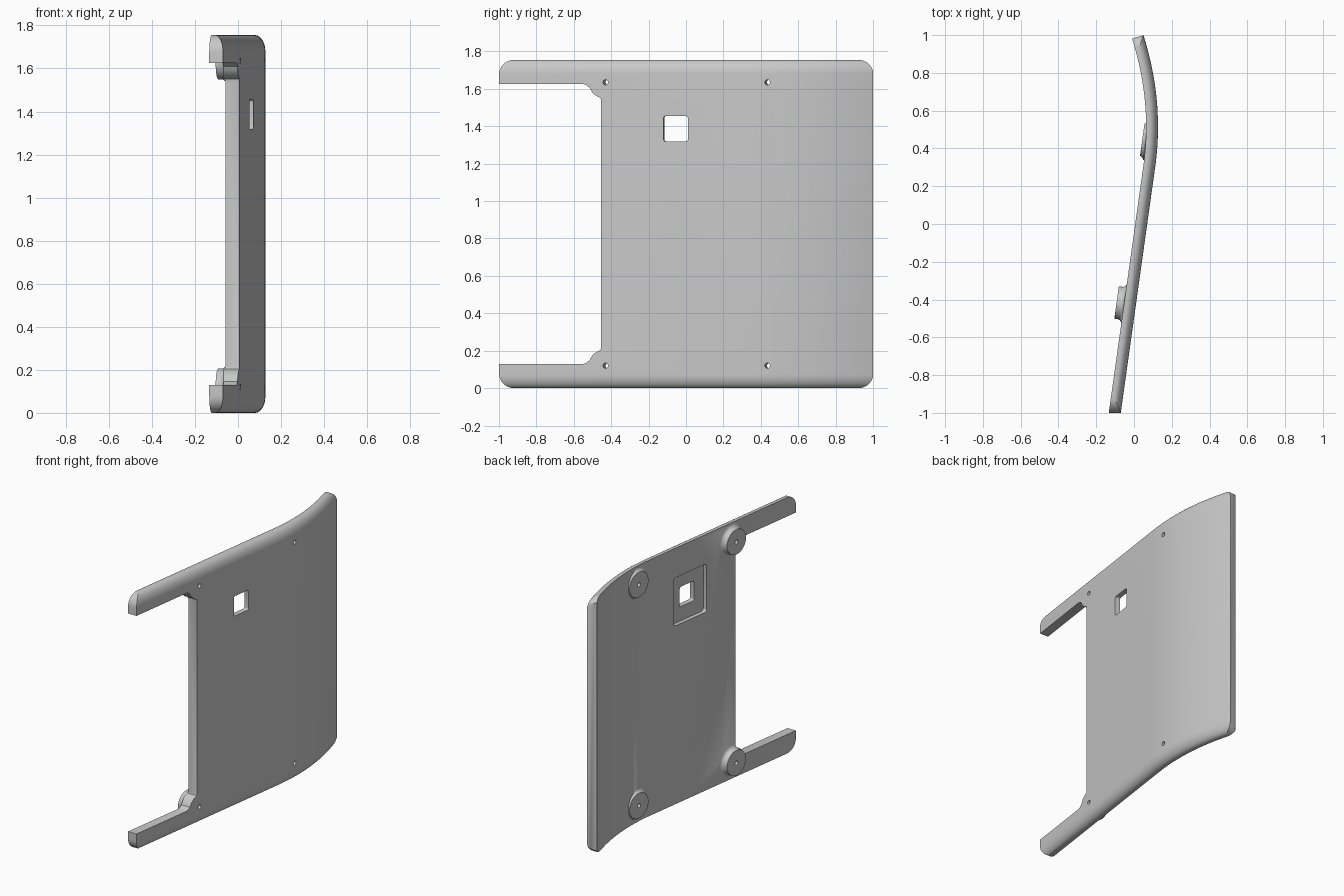
import bpy, bmesh, math

cube = bpy.data.objects.get("Cube")
if cube:
    bpy.data.objects.remove(cube, do_unlink=True)

HEIGHT = 1.755
THICK = 0.063
SLOPE = 0.14
BEND_START = 0.3
BEND = 0.653

grey = bpy.data.materials.new("light_grey")
grey.use_nodes = True
grey.diffuse_color = (0.58, 0.58, 0.58, 1)
grey.node_tree.nodes["Principled BSDF"].inputs["Base Color"].default_value = (0.58, 0.58, 0.58, 1)


def outer(y):
    """Outer face position and slope: straight, then a gentle bend."""
    t = max(0, y - BEND_START)
    return -0.07 + SLOPE * (y + 1) - BEND * t * t / 2, SLOPE - BEND * t


def loft(name, rings):
    """Closed solid through matching rings of points."""
    bm = bmesh.new()
    loops = [[bm.verts.new(p) for p in ring] for ring in rings]
    n = len(loops[0])
    for a, b in zip(loops, loops[1:]):
        for i in range(n):
            j = (i + 1) % n
            bm.faces.new((a[i], a[j], b[j], b[i]))
    bm.faces.new(loops[0])
    bm.faces.new(loops[-1][::-1])
    bmesh.ops.recalc_face_normals(bm, faces=bm.faces)
    mesh = bpy.data.meshes.new(name)
    bm.to_mesh(mesh)
    bm.free()
    mesh.materials.append(grey)
    obj = bpy.data.objects.new(name, mesh)
    bpy.context.collection.objects.link(obj)
    return obj


def combine(target, tool, operation):
    mod = target.modifiers.new(operation, "BOOLEAN")
    mod.operation = operation
    mod.solver = "EXACT"
    mod.object = tool
    graph = bpy.context.evaluated_depsgraph_get()
    graph.update()
    result = bpy.data.meshes.new_from_object(target.evaluated_get(graph))
    target.modifiers.clear()
    target.data = result
    bpy.data.objects.remove(tool, do_unlink=True)


def rounded_rect(u0, u1, z0, z1, r, steps=10):
    pts = []
    corners = [(u1 - r, z1 - r), (u0 + r, z1 - r), (u0 + r, z0 + r), (u1 - r, z0 + r)]
    for k, (u, z) in enumerate(corners):
        for i in range(steps + 1):
            a = math.pi / 2 * (k + i / steps)
            pts.append((u + r * math.cos(a), z + r * math.sin(a)))
    return pts


def circle(r, steps=48):
    return [(r * math.cos(2 * math.pi * i / steps), r * math.sin(2 * math.pi * i / steps))
            for i in range(steps)]


def square_on(y, z, rings):
    """Place (depth, outline) rings square to the straight part of the plate."""
    x = outer(y)[0]
    k = math.hypot(1, SLOPE)
    return [[(x + (SLOPE * u - d) / k, y + (u + SLOPE * d) / k, z + v) for u, v in pts]
            for d, pts in rings]


def across(pts):
    return [[(x, y, z) for y, z in pts] for x in (-0.5, 0.5)]


# Curved plate swept from a section with rounded outer edges
section = [(THICK, 0)]
arc = [(0.048 * (1 - math.sin(a)), 0.075 * (1 - math.cos(a)))
       for a in (math.pi / 2 * i / 10 for i in range(11))]
section += arc
section += [(d, HEIGHT - z) for d, z in reversed(arc)]
section.append((THICK, HEIGHT))
stations = [-1.05, -0.5, 0, BEND_START]
stations += [BEND_START + 0.7 * i / 24 for i in range(1, 25)]
rings = []
for y in stations:
    x, s = outer(y)
    k = math.hypot(1, s)
    rings.append([(x - d / k, y + s * d / k, z) for d, z in section])
plate = loft("curved_plate", rings)

# Rounded outline corners
combine(plate, loft("outline", across(rounded_rect(-1, 1.002, 0, HEIGHT, 0.08))), "INTERSECT")

# Flared mounting bosses on the inner face
mounts = [(y, z, depth) for y, depth in ((-0.43, 0.103), (0.435, 0.082))
          for z in (0.12, HEIGHT - 0.12)]
for y, z, depth in mounts:
    profile = [(0.04, 0.106), (THICK, 0.106), (0.066, 0.098), (0.072, 0.091),
               (0.079, 0.087), (depth, 0.086)]
    combine(plate, loft("boss", square_on(y, z, [(d, circle(r)) for d, r in profile])), "UNION")

# Open notch between the two arms, bulging around the bosses
half = [(-1.2, 0.13), (-0.548, 0.13), (-0.535, 0.134), (-0.524, 0.142)]
for i in range(9):
    a = math.radians(160 - 50 * i / 8)
    half.append((-0.43 + 0.092 * math.cos(a), 0.115 + 0.092 * math.sin(a)))
half += [(-0.457, 0.205), (-0.455, 0.212)]
notch = half + [(y, HEIGHT - z) for y, z in reversed(half)]
combine(plate, loft("notch", across(notch)), "DIFFERENCE")

# Screw holes
for y, z, depth in mounts:
    hole = [(d, circle(0.014, 20)) for d in (-0.1, 0.2)]
    combine(plate, loft("screw_hole", square_on(y, z, hole)), "DIFFERENCE")

# Square window with a wider pocket on the inner face
window = rounded_rect(-0.066, 0.066, -0.068, 0.068, 0.012, 5)
pocket = rounded_rect(-0.15, 0.15, -0.165, 0.165, 0.02, 5)
for name, pts, start in (("window", window, -0.1), ("pocket", pocket, 0.035)):
    cut = square_on(-0.055, 1.387, [(start, pts), (0.2, pts)])
    combine(plate, loft(name, cut), "DIFFERENCE")

# Smooth curved faces, keep edges crisp
bpy.ops.object.select_all(action="DESELECT")
plate.select_set(True)
bpy.context.view_layer.objects.active = plate
bpy.ops.object.shade_smooth_by_angle(angle=math.radians(30))
